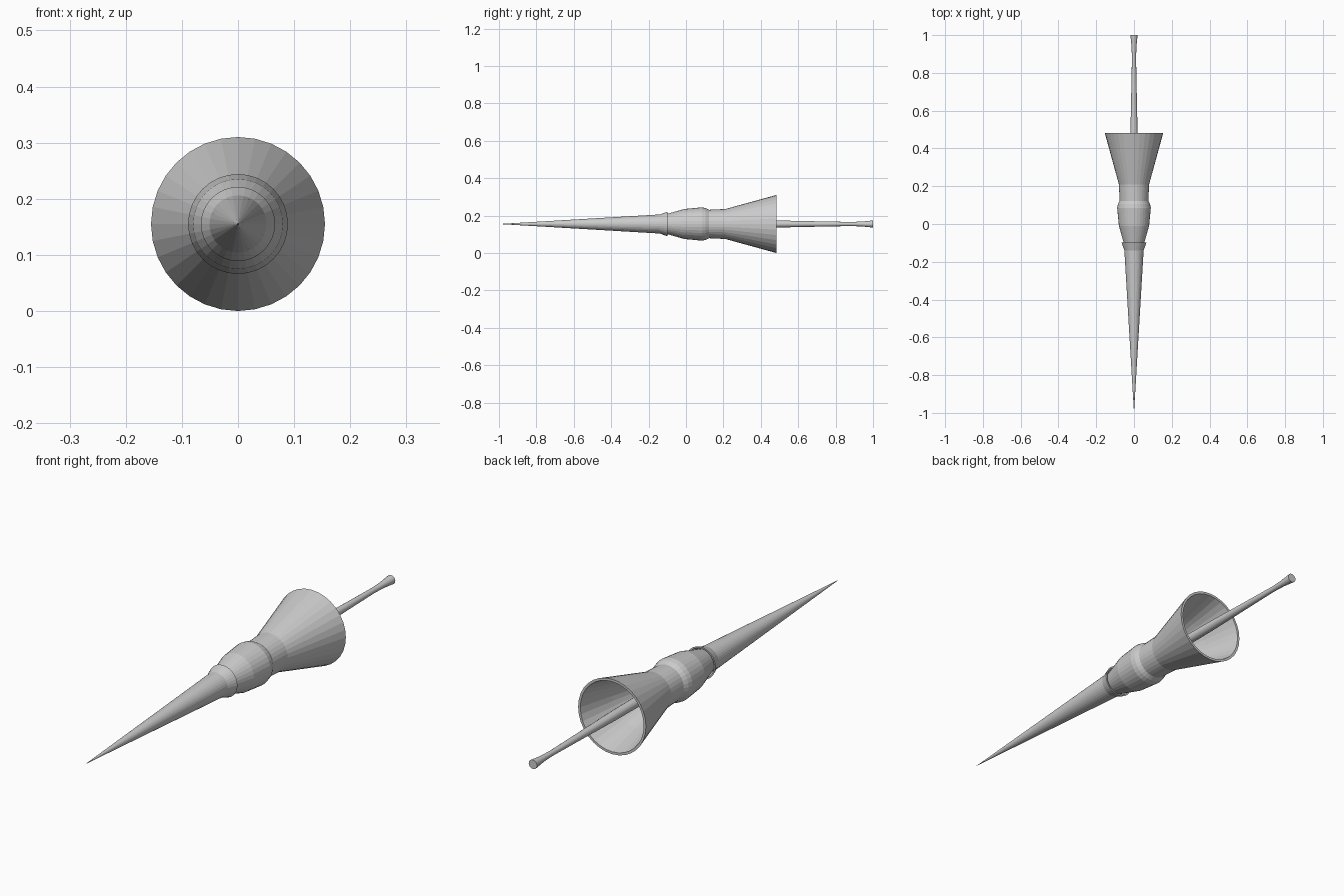
import bpy, bmesh, math

if "Cube" in bpy.data.objects:
    bpy.data.objects.remove(bpy.data.objects["Cube"])

AXIS_Z = 0.155
SIDES = 32


def lathe(name, profile, sides=SIDES, smooth=False):
    """Revolve (y, radius) points around the long axis; zero radius makes a pole."""
    bm = bmesh.new()
    rings = []
    for y, r in profile:
        if r == 0:
            rings.append([bm.verts.new((0, y, AXIS_Z))] * sides)
        else:
            angles = [2 * math.pi * i / sides for i in range(sides)]
            rings.append([bm.verts.new((r * math.sin(a), y, AXIS_Z + r * math.cos(a)))
                          for a in angles])
    for a, b in zip(rings, rings[1:]):
        for i in range(sides):
            j = (i + 1) % sides
            corners = list(dict.fromkeys((a[i], a[j], b[j], b[i])))
            bm.faces.new(corners)
    bmesh.ops.recalc_face_normals(bm, faces=bm.faces[:])
    mesh = bpy.data.meshes.new(name)
    bm.to_mesh(mesh)
    bm.free()
    obj = bpy.data.objects.new(name, mesh)
    bpy.context.collection.objects.link(obj)
    if smooth:
        bpy.ops.object.select_all(action='DESELECT')
        bpy.context.view_layer.objects.active = obj
        obj.select_set(True)
        bpy.ops.object.shade_smooth_by_angle(angle=math.radians(30))
    return obj


# Long needle point ending in a flared collar with a shallow open rim
lathe("spike", [(-1.0, 0), (-0.14, 0.051), (-0.098, 0.066),
                (-0.098, 0.060), (-0.125, 0.050), (-0.125, 0)])

# Bulged grip running into a hollow flared bell
lathe("body_and_bell", [(-0.13, 0), (-0.13, 0.046), (-0.097, 0.055), (-0.01, 0.080),
                        (0.085, 0.089), (0.105, 0.085), (0.123, 0.076), (0.21, 0.080),
                        (0.483, 0.155), (0.483, 0.145), (0.33, 0.104),
                        (0.22, 0.070), (0.20, 0.045), (0.195, 0)])

# Slender rear rod, waisted near its flared end
lathe("rear_rod", [(0.18, 0), (0.18, 0.021), (0.48, 0.019), (0.72, 0.014),
                   (0.88, 0.011), (0.94, 0.013), (1.0, 0.019), (1.0, 0)],
      sides=16, smooth=True)
